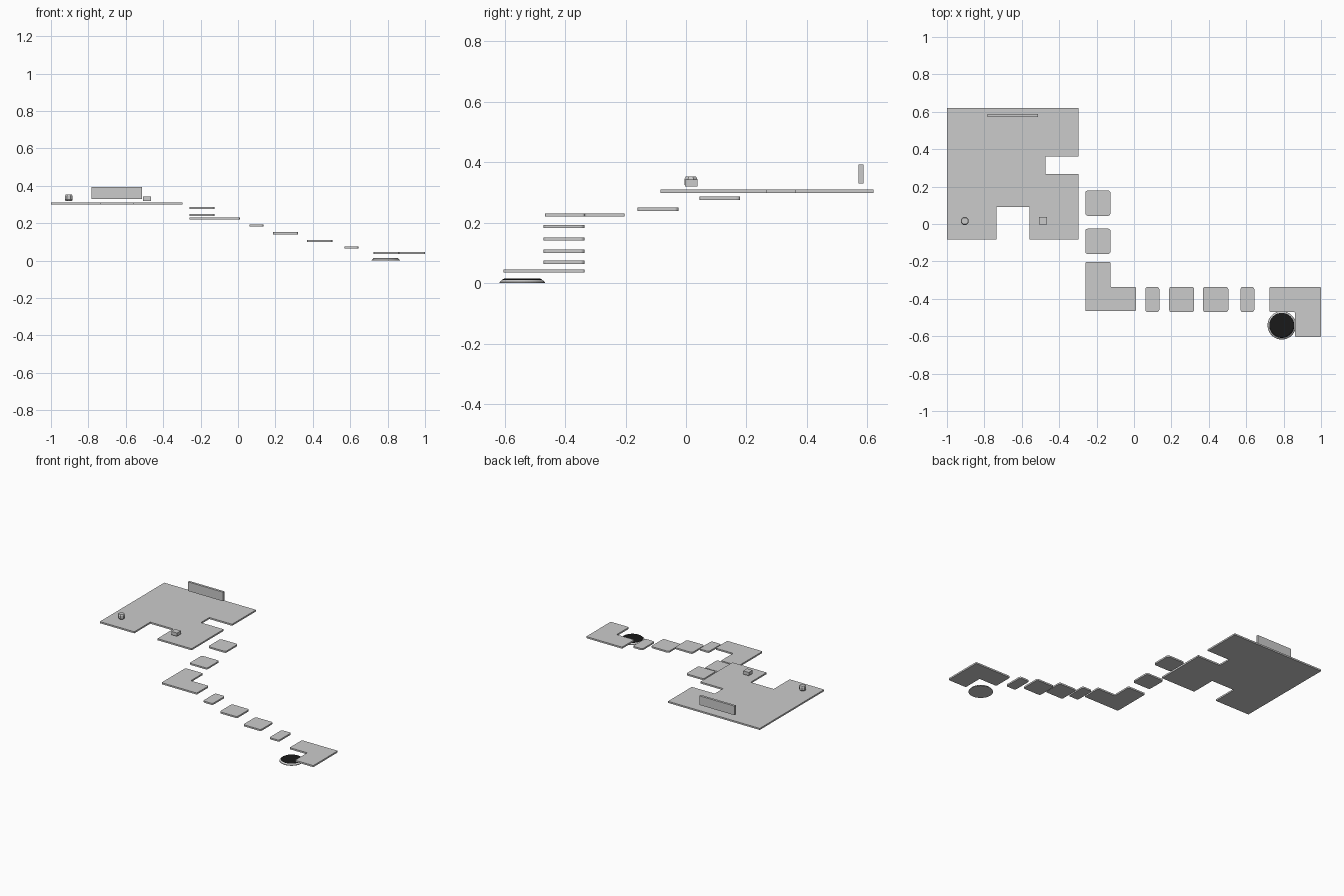
import bpy, bmesh, math

if "Cube" in bpy.data.objects:
    bpy.data.objects.remove(bpy.data.objects["Cube"])

T = 0.011  # slab thickness


def slab(name, pts, z, h=T, r=0.0):
    """Extrude an outline upward from z, rounding its upright edges by r."""
    bm = bmesh.new()
    face = bm.faces.new([bm.verts.new((x, y, z)) for x, y in pts])
    top = bmesh.ops.extrude_face_region(bm, geom=[face])["geom"]
    bmesh.ops.translate(bm, vec=(0, 0, h),
                        verts=[v for v in top if isinstance(v, bmesh.types.BMVert)])
    bmesh.ops.recalc_face_normals(bm, faces=bm.faces)
    if r:
        upright = [e for e in bm.edges if abs(e.verts[0].co.z - e.verts[1].co.z) > h / 2]
        bmesh.ops.bevel(bm, geom=upright, offset=r, segments=3, profile=0.5, affect='EDGES')
    me = bpy.data.meshes.new(name)
    bm.to_mesh(me)
    bm.free()
    ob = bpy.data.objects.new(name, me)
    bpy.context.collection.objects.link(ob)
    return ob


def rect(x0, x1, y0, y1):
    return [(x0, y0), (x1, y0), (x1, y1), (x0, y1)]


def lathe(name, center, profile, n, turn=0.0):
    """Stack of n-sided rings (radius, z), capped at both ends."""
    bm = bmesh.new()
    rings = [[bm.verts.new((center[0] + r * math.cos(turn + i * math.tau / n),
                            center[1] + r * math.sin(turn + i * math.tau / n), z))
              for i in range(n)] for r, z in profile]
    for a, b in zip(rings, rings[1:]):
        for i in range(n):
            j = (i + 1) % n
            bm.faces.new((a[i], a[j], b[j], b[i]))
    bm.faces.new(rings[0][::-1])
    bm.faces.new(rings[-1])
    me = bpy.data.meshes.new(name)
    bm.to_mesh(me)
    bm.free()
    ob = bpy.data.objects.new(name, me)
    bpy.context.collection.objects.link(ob)
    return ob


# Large upper platform with two notches
slab("main_platform", [(-1, -.084), (-.736, -.084), (-.736, .091), (-.559, .091),
                       (-.559, -.084), (-.297, -.084), (-.297, .268), (-.472, .268),
                       (-.472, .36), (-.297, .36), (-.297, .621), (-1, .621)], .299)

# Stepping slabs: x0, x1, y0, y1, z
steps = [(-.26, -.126, .044, .179, .276), (-.26, -.126, -.16, -.025, .239),
         (.061, .135, -.471, -.336, .182), (.188, .322, -.471, -.336, .141),
         (.369, .504, -.471, -.336, .1), (.57, .643, -.471, -.336, .064)]
for i, (x0, x1, y0, y1, z) in enumerate(steps):
    slab(f"step_{i + 1}", rect(x0, x1, y0, y1), z, r=.012)

# L-shaped corner landings
slab("middle_landing", [(-.26, -.466), (.01, -.466), (.01, -.336), (-.126, -.336),
                        (-.126, -.203), (-.26, -.203)], .22, r=.006)
slab("end_landing", [(.725, -.336), (.725, -.47), (.86, -.47), (.86, -.604),
                     (1, -.604), (1, -.336)], .035, r=.006)

# Items hovering over the platform
slab("back_board", rect(-.784, -.514, .571, .587), .33, .063)
slab("small_cube", rect(-.508, -.465, -.004, .038), .32, .023)
lathe("small_barrel", (-.905, .016),
      [(.018, .32), (.023, .326), (.023, .345), (.018, .353)], 8, math.pi / 8)

# Round start pad with a dark top
pad = lathe("round_pad", (.79, -.542), [(.076, 0), (.075, .004), (.066, .011)], 48)
dark = lathe("pad_top", (.79, -.542), [(.068, .008), (.066, .012), (.06, .015)], 48)
mat = bpy.data.materials.new("dark")
mat.diffuse_color = (.01, .01, .01, 1)
mat.use_nodes = True
mat.node_tree.nodes["Principled BSDF"].inputs["Base Color"].default_value = mat.diffuse_color
dark.data.materials.append(mat)
